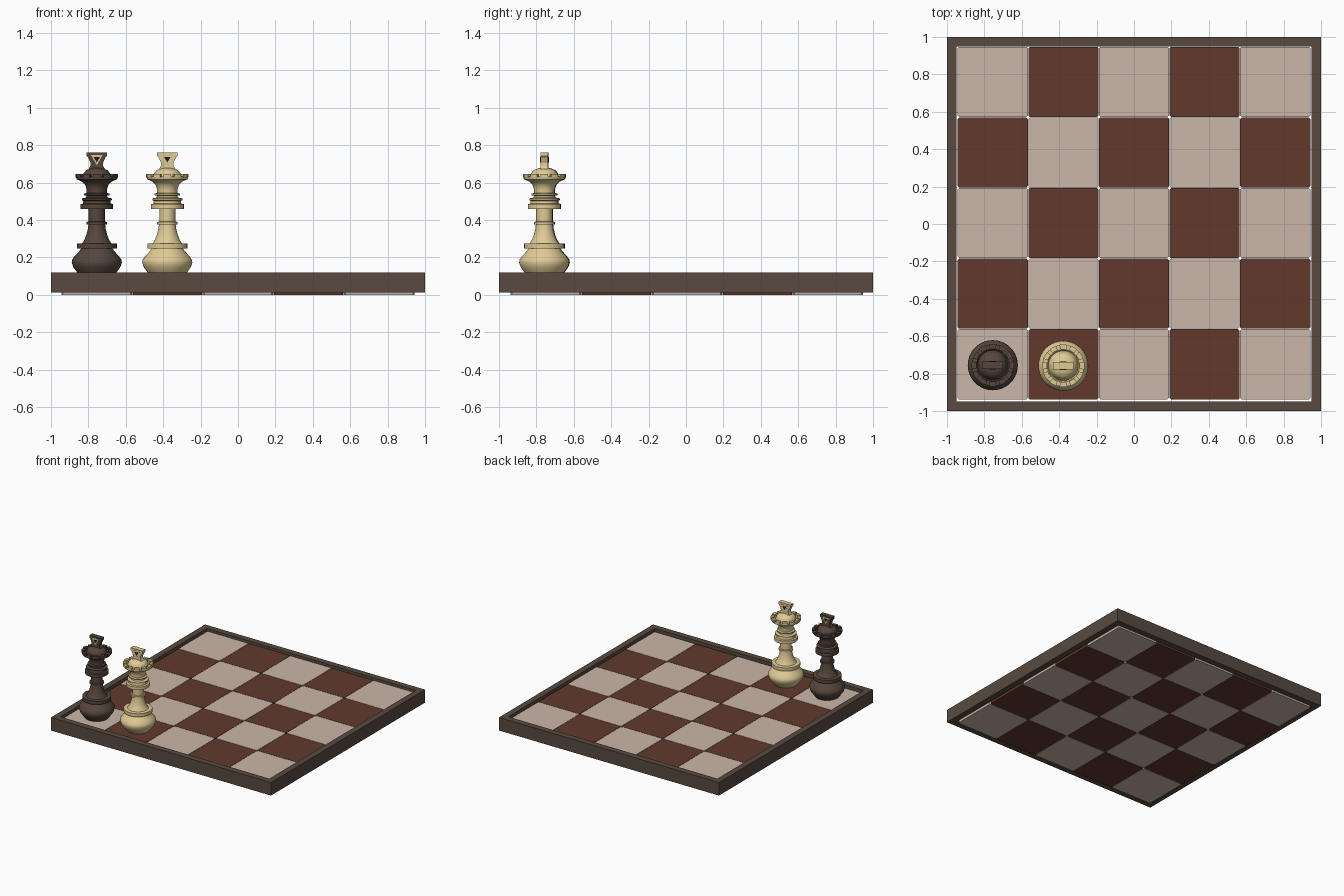
import bpy, bmesh, math
from mathutils import Matrix, Vector

if "Cube" in bpy.data.objects:
    bpy.data.objects.remove(bpy.data.objects["Cube"])


def material(name, r, g, b):
    lin = [((c / 255 + 0.055) / 1.055) ** 2.4 for c in (r, g, b)]
    m = bpy.data.materials.new(name)
    m.diffuse_color = (*lin, 1)
    m.use_nodes = True
    m.node_tree.nodes["Principled BSDF"].inputs["Base Color"].default_value = m.diffuse_color
    return m


FRAME = material("frame wood", 88, 74, 64)
LIGHT_TILE = material("light tile", 202, 182, 169)
DARK_TILE = material("dark tile", 98, 57, 44)
CREAM = material("cream wood", 225, 203, 150)
DARK = material("dark wood", 86, 70, 61)
INK = material("emblem black", 30, 24, 20)


def finish(name, bm, mat, loc=(0, 0, 0), smooth=False):
    bmesh.ops.recalc_face_normals(bm, faces=bm.faces)
    me = bpy.data.meshes.new(name)
    bm.to_mesh(me)
    bm.free()
    ob = bpy.data.objects.new(name, me)
    ob.location = loc
    bpy.context.collection.objects.link(ob)
    me.materials.append(mat)
    if smooth:
        bpy.ops.object.select_all(action='DESELECT')
        ob.select_set(True)
        bpy.context.view_layer.objects.active = ob
        bpy.ops.object.shade_smooth_by_angle(angle=math.radians(30))
    return ob


def prism(bm, pts, offset):
    """Extrude a closed polygon of 3D points along offset."""
    face = bm.faces.new([bm.verts.new(p) for p in pts])
    ext = bmesh.ops.extrude_face_region(bm, geom=[face])["geom"]
    bmesh.ops.translate(bm, vec=offset,
                        verts=[v for v in ext if isinstance(v, bmesh.types.BMVert)])


# Board frame: mitred rectangular ring
bm = bmesh.new()
for k in range(4):
    rot = Matrix.Rotation(k * math.pi / 2, 3, 'Z')
    ring = [(-1, -1), (1, -1), (0.95, -0.95), (-0.95, -0.95)]
    prism(bm, [rot @ Vector((x, y, 0.013)) for x, y in ring], (0, 0, 0.107))
bmesh.ops.remove_doubles(bm, verts=bm.verts, dist=1e-4)
seen = {}
for f in bm.faces:                       # drop the inner mitre faces
    seen.setdefault(tuple(round(c, 3) for c in f.calc_center_median()), []).append(f)
mitres = [f for f in bm.faces
          if abs(abs(f.normal.x) - abs(f.normal.y)) < 0.01 and abs(f.normal.z) < 0.1]
bmesh.ops.delete(bm, geom=mitres, context='FACES_ONLY')
finish("board_frame", bm, FRAME)

# Tiles: chequered boxes with clipped corners, one object per colour
PITCH, HALF, CLIP = 0.3775, 0.1875, 0.008
for parity, name, mat in ((0, "light_tiles", LIGHT_TILE), (1, "dark_tiles", DARK_TILE)):
    bm = bmesh.new()
    for i in range(5):
        for j in range(5):
            if (i + j) % 2 != parity:
                continue
            cx, cy = (i - 2) * PITCH, (j - 2) * PITCH + 0.005
            a, b = HALF, HALF - CLIP
            outline = [(-b, -a), (b, -a), (a, -b), (a, b), (b, a), (-b, a), (-a, b), (-a, -b)]
            prism(bm, [(cx + x, cy + y, 0) for x, y in outline], (0, 0, 0.1))
    finish(name, bm, mat)

# Turned body profile: (radius, height)
BODY = [(0, .10), (.09, .10), (.105, .12), (.125, .147), (.134, .172), (.132, .187),
        (.118, .208), (.095, .232), (.085, .247),
        (.107, .247), (.107, .274), (.078, .276), (.068, .29), (.056, .32), (.048, .35),
        (.045, .375), (.054, .377), (.054, .39), (.043, .392), (.043, .46),
        (.088, .46), (.088, .485), (.074, .488), (.072, .503), (.08, .506), (.08, .516),
        (.058, .52), (.055, .53), (.068, .533), (.068, .541), (.055, .545), (.055, .565),
        (.062, .588), (.08, .606), (.108, .618), (.112, .632), (.086, .632), (.08, .625),
        (.074, .635), (.07, .652), (.055, .668), (.03, .677), (0, .68)]


def lathe(bm, profile, n=40):
    verts = [bm.verts.new((r, 0, z)) for r, z in profile]
    edges = [bm.edges.new(p) for p in zip(verts, verts[1:])]
    bmesh.ops.spin(bm, geom=verts + edges, axis=(0, 0, 1), cent=(0, 0, 0),
                   angle=2 * math.pi, steps=n)
    bmesh.ops.remove_doubles(bm, verts=bm.verts, dist=1e-4)


def chess_piece(prefix, x, y, mat):
    loc = (x, y, 0)
    bm = bmesh.new()
    lathe(bm, BODY)
    finish(prefix + "_body", bm, mat, loc, True)

    # Crown battlements: short arc blocks on the rim
    bm = bmesh.new()
    for k in range(12):
        arc = [(k + t) * math.tau / 12 for t in (-.34, 0, .34)]
        pts = [(.114 * math.cos(a), .114 * math.sin(a), .628) for a in arc]
        pts += [(.088 * math.cos(a), .088 * math.sin(a), .628) for a in reversed(arc)]
        prism(bm, pts, (0, 0, .018))
    finish(prefix + "_crown_battlements", bm, mat, loc)

    # Flared finial plate
    bm = bmesh.new()
    half = [(.044, .672), (.034, .69), (.033, .705), (.046, .735), (.054, .743), (.054, .761)]
    shape = half + [(-a, z) for a, z in reversed(half)]
    prism(bm, [(a, -.019, z) for a, z in shape], (0, .038, 0))
    finish(prefix + "_finial", bm, mat, loc)

    # Triangular inlays on both faces of the finial
    for part, w, top, tip, depth, m in (("inlay", .031, .748, .694, .0205, CREAM),
                                        ("inlay_centre", .017, .737, .708, .022, INK)):
        bm = bmesh.new()
        for s in (-1, 1):
            tri = [(-w, s * .018, top), (w, s * .018, top), (0, s * .018, tip)]
            prism(bm, tri, (0, s * (depth - .018), 0))
        finish(prefix + "_finial_" + part, bm, m, loc)


chess_piece("dark_piece", -.755, -.755, DARK)
chess_piece("light_piece", -.378, -.758, CREAM)
